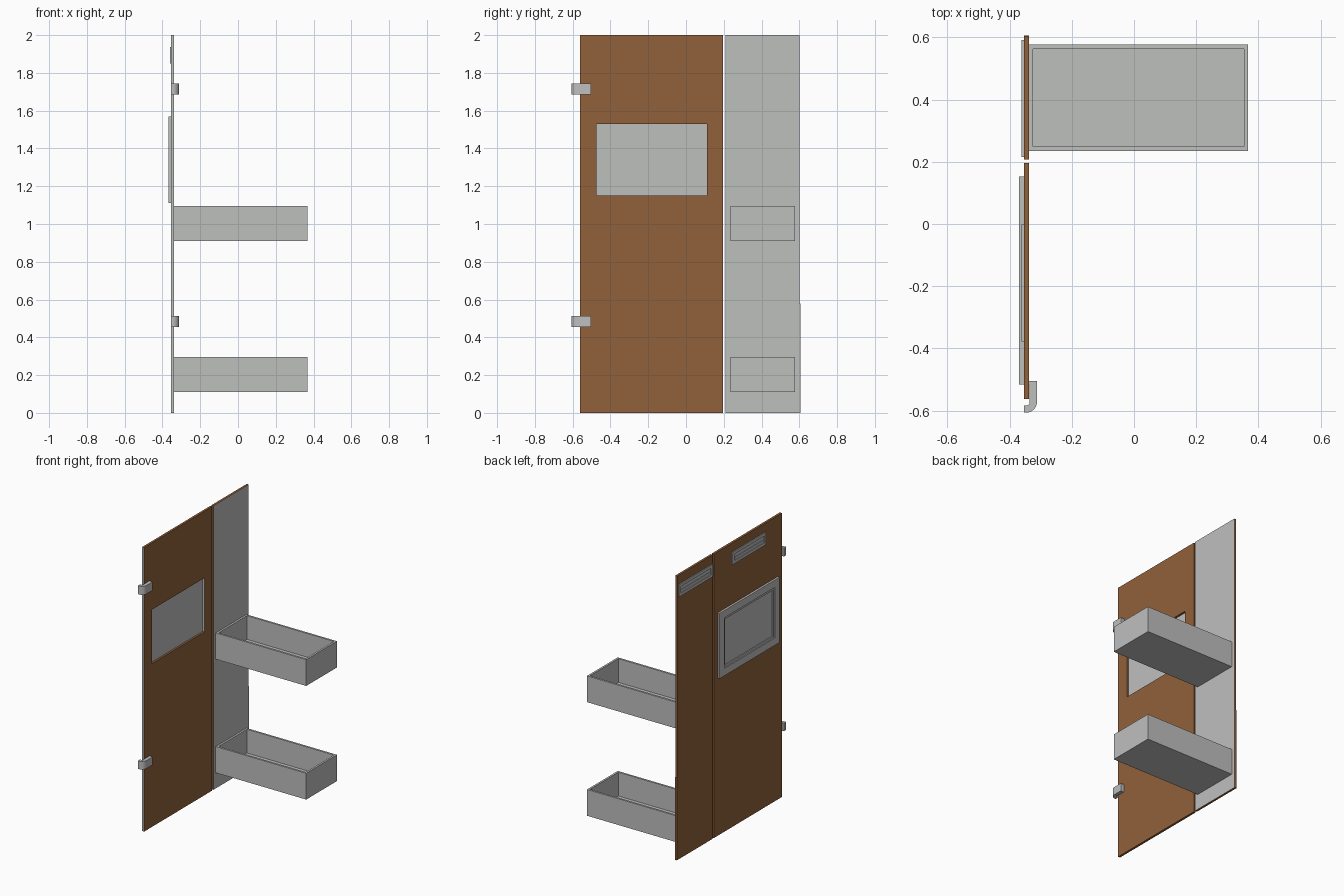
import bpy, bmesh, math

if "Cube" in bpy.data.objects:
    bpy.data.objects.remove(bpy.data.objects["Cube"])


def material(name, rgb):
    m = bpy.data.materials.new(name)
    m.diffuse_color = (*rgb, 1)
    m.use_nodes = True
    m.node_tree.nodes["Principled BSDF"].inputs["Base Color"].default_value = m.diffuse_color
    return m


BROWN = material("wood_brown", (0.279, 0.119, 0.042))
GREY = material("light_grey", (0.515, 0.523, 0.515))


def finish(bm, name, mats, grey_dir=None):
    """Make an object; faces pointing along grey_dir get the second material."""
    bmesh.ops.recalc_face_normals(bm, faces=bm.faces)
    bm.normal_update()
    if grey_dir:
        for f in bm.faces:
            if sum(a * b for a, b in zip(f.normal, grey_dir)) > 0.9:
                f.material_index = 1
    me = bpy.data.meshes.new(name)
    bm.to_mesh(me)
    bm.free()
    for m in mats:
        me.materials.append(m)
    ob = bpy.data.objects.new(name, me)
    bpy.context.collection.objects.link(ob)
    return ob


def box(name, x, y, z, mats, grey_dir=None):
    bm = bmesh.new()
    bmesh.ops.create_cube(bm, size=1)
    for v in bm.verts:
        v.co = [r[0] if c < 0 else r[1] for r, c in zip((x, y, z), v.co)]
    return finish(bm, name, mats, grey_dir)


def ring(name, x, outer, inner, mats, grey_dir=None):
    """Rectangular frame in the y-z plane; outer / inner = (y0, y1, z0, z1)."""
    bm = bmesh.new()
    loops = []
    for xx in x:
        for y0, y1, z0, z1 in (outer, inner):
            loops.append([bm.verts.new((xx, y, z)) for y, z in
                          ((y0, z0), (y1, z0), (y1, z1), (y0, z1))])
    for a, b in ((0, 1), (2, 3), (0, 2), (1, 3)):
        for i in range(4):
            j = (i + 1) % 4
            bm.faces.new((loops[a][i], loops[a][j], loops[b][j], loops[b][i]))
    return finish(bm, name, mats, grey_dir)


def inset(rect, d):
    return rect[0] + d, rect[1] - d, rect[2] + d, rect[3] - d


PX = (-0.354, -0.338)

# door leaf with window opening, grey hinge edge
opening = (-0.473, 0.11, 1.15, 1.53)
ring("door_panel", PX, (-0.562, 0.196, 0, 2), opening, [BROWN, GREY], (0, -1, 0))

# fixed side panel, grey on the inner side, with a low edge strip
box("side_panel", PX, (0.208, 0.602), (0, 2), [BROWN, GREY], (1, 0, 0))
box("side_panel_edge_strip", PX, (0.602, 0.606), (0, 0.58), [BROWN, GREY], (1, 0, 0))

# window: stepped frame on the outside and a pane
frame = (-0.515, 0.152, 1.11, 1.57)
ring("window_frame", (-0.369, -0.354), frame, inset(frame, 0.052), [GREY])
ring("window_inner_frame", (-0.363, -0.354), inset(frame, 0.052), inset(frame, 0.068), [GREY])
box("window_pane", (-0.357, -0.352), opening[:2], opening[2:], [GREY])

# outside vents, each a rim with a recessed centre and bar
for name, y0 in (("door", -0.377), ("side", 0.216)):
    r = (y0, y0 + 0.375, 1.85, 1.937)
    ring(name + "_vent_rim", (-0.361, -0.354), r, inset(r, 0.02), [GREY])
    box(name + "_vent_back", (-0.356, -0.353), r[:2], r[2:], [GREY])
    box(name + "_vent_bar", (-0.359, -0.354), (r[0] + 0.03, r[1] - 0.03), (1.882, 1.892), [GREY])

# storage bins, open at the top
for name, z0 in (("lower", 0.11), ("upper", 0.91)):
    bm = bmesh.new()
    x0, x1, y0, y1, z1 = -0.338, 0.367, 0.235, 0.577, z0 + 0.185
    t = 0.014
    loops = []
    for d, z in ((0, z0), (0, z1), (t, z1), (t, z0 + 0.018)):
        loops.append([bm.verts.new(p) for p in (
            (x0 + d, y0 + d, z), (x1 - d, y0 + d, z), (x1 - d, y1 - d, z), (x0 + d, y1 - d, z))])
    for a, b in zip(loops, loops[1:]):
        for i in range(4):
            j = (i + 1) % 4
            bm.faces.new((a[i], a[j], b[j], b[i]))
    bm.faces.new(loops[0])
    bm.faces.new(loops[-1])
    finish(bm, name + "_bin", [GREY])

# bent hinges: an elbow profile in x-y, extruded in z
for name, z0, z1 in (("lower", 0.455, 0.512), ("upper", 1.685, 1.745)):
    cx, cy = -0.346, -0.572
    arc = [math.radians(-9 * i) for i in range(11)]
    outer = [(cx + 0.034 * math.cos(a), cy + 0.034 * math.sin(a)) for a in arc]
    inner = [(cx + 0.011 * math.cos(a), cy + 0.011 * math.sin(a)) for a in arc]
    pts = [(-0.312, -0.504)] + outer + [(-0.354, -0.606), (-0.354, -0.583)] + inner[::-1] + [(-0.337, -0.504)]
    bm = bmesh.new()
    face = bm.faces.new([bm.verts.new((x, y, z0)) for x, y in pts])
    top = bmesh.ops.extrude_face_region(bm, geom=[face])
    verts = [g for g in top["geom"] if isinstance(g, bmesh.types.BMVert)]
    bmesh.ops.translate(bm, verts=verts, vec=(0, 0, z1 - z0))
    ob = finish(bm, name + "_hinge", [GREY])
    bpy.context.view_layer.objects.active = ob
    ob.select_set(True)
    bpy.ops.object.shade_smooth_by_angle(angle=math.radians(30))
    ob.select_set(False)
